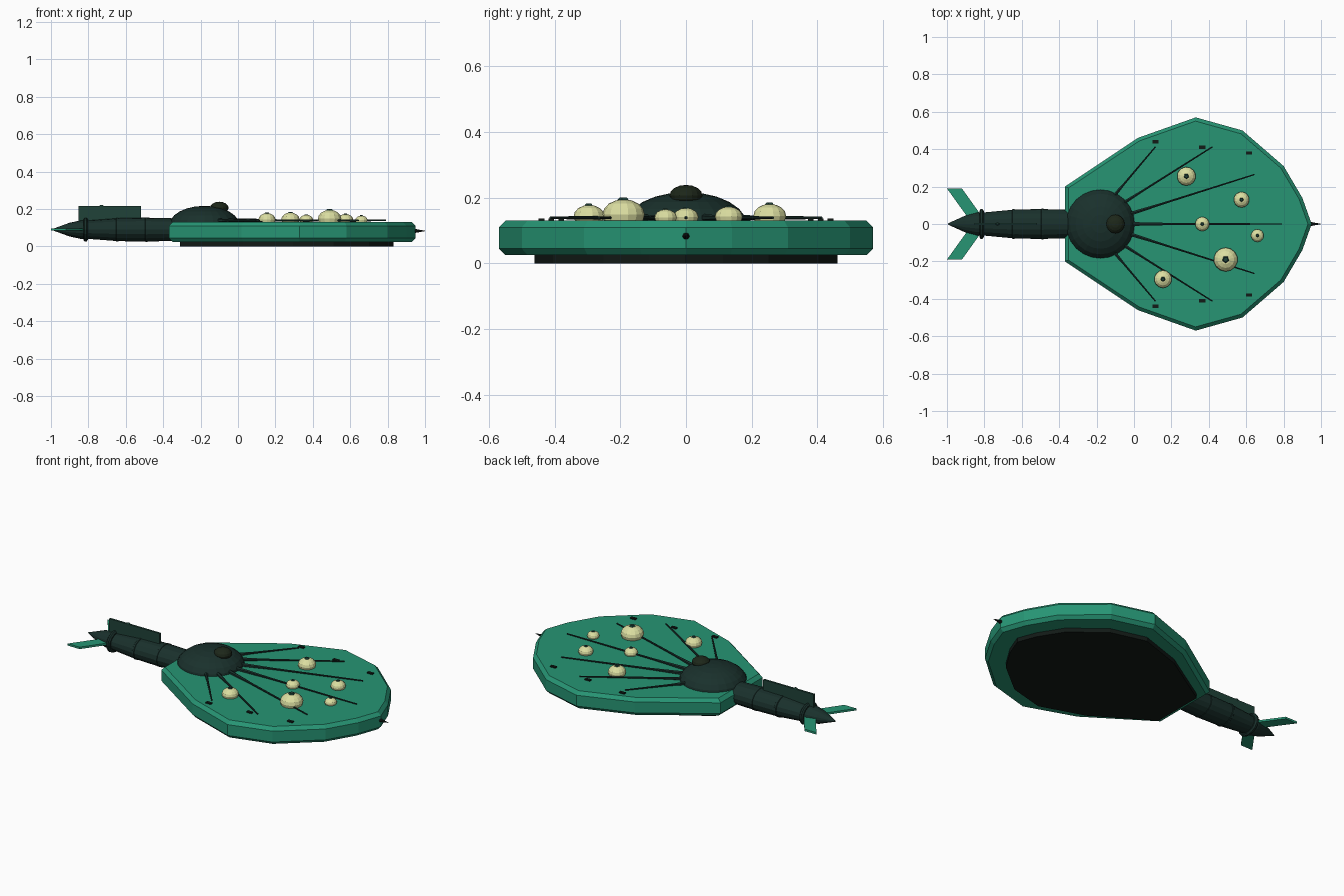
import bpy, bmesh, math
from mathutils import Vector

if "Cube" in bpy.data.objects:
    bpy.data.objects.remove(bpy.data.objects["Cube"])


def mat(name, rgb):
    m = bpy.data.materials.new(name)
    m.diffuse_color = (*rgb, 1)
    m.use_nodes = True
    m.node_tree.nodes["Principled BSDF"].inputs["Base Color"].default_value = m.diffuse_color
    return m


GREEN = mat("green", (0.02, 0.30, 0.175))
DARK = mat("dark_green", (0.010, 0.030, 0.025))
FIN = mat("fin_green", (0.014, 0.055, 0.04))
BLACK = mat("near_black", (0.006, 0.010, 0.008))
OLIVE = mat("dark_olive", (0.012, 0.020, 0.010))
CREAM = mat("cream", (0.72, 0.74, 0.36))


def finish(name, bm, material):
    bmesh.ops.recalc_face_normals(bm, faces=bm.faces[:])
    me = bpy.data.meshes.new(name)
    bm.to_mesh(me)
    bm.free()
    me.materials.append(material)
    ob = bpy.data.objects.new(name, me)
    bpy.context.collection.objects.link(ob)
    return ob


def loft(name, rings, material):
    """Bridge successive rings of points and cap both ends."""
    bm = bmesh.new()
    rows = [[bm.verts.new(p) for p in ring] for ring in rings]
    for a, b in zip(rows, rows[1:]):
        n = len(a)
        for i in range(n):
            bm.faces.new((a[i], a[(i + 1) % n], b[(i + 1) % n], b[i]))
    bm.faces.new(rows[0])
    bm.faces.new(rows[-1])
    return finish(name, bm, material)


def ellipsoid(name, loc, radii, material, seg=20, rings=10):
    bm = bmesh.new()
    bmesh.ops.create_uvsphere(bm, u_segments=seg, v_segments=rings, radius=1)
    bmesh.ops.scale(bm, vec=radii, verts=bm.verts)
    bmesh.ops.translate(bm, vec=loc, verts=bm.verts)
    return finish(name, bm, material)


def box(name, loc, size, material):
    bm = bmesh.new()
    bmesh.ops.create_cube(bm, size=1)
    bmesh.ops.scale(bm, vec=size, verts=bm.verts)
    bmesh.ops.translate(bm, vec=loc, verts=bm.verts)
    return finish(name, bm, material)


def rod(name, a, b, r1, r2, material, seg=6):
    a, b = Vector(a), Vector(b)
    d = b - a
    bm = bmesh.new()
    bmesh.ops.create_cone(bm, cap_ends=True, segments=seg, radius1=r1, radius2=r2, depth=d.length)
    bmesh.ops.rotate(bm, matrix=d.to_track_quat('Z', 'Y').to_matrix(), verts=bm.verts)
    bmesh.ops.translate(bm, vec=(a + b) / 2, verts=bm.verts)
    return finish(name, bm, material)


# Leaf shaped deck with chamfered rim
half = [(-0.37, 0.2), (0.02, 0.46), (0.33, 0.57), (0.58, 0.5), (0.8, 0.31), (0.9, 0.14)]
outline = half + [(0.95, 0)] + [(x, -y) for x, y in reversed(half)]


def outline_ring(sx, sy, z, cx=0.29):
    return [(cx + (x - cx) * sx, y * sy, z) for x, y in outline]


loft("deck", [outline_ring(0.97, 0.965, 0.025), outline_ring(1, 1, 0.045),
              outline_ring(1, 1, 0.11), outline_ring(0.97, 0.965, 0.13)], GREEN)
loft("base_plate", [outline_ring(0.864, 0.81, z, 0.07) for z in (0, 0.03)], BLACK)

# Cabin dome and top knob
ellipsoid("cabin_dome", (-0.18, 0, 0.115), (0.187, 0.187, 0.102), DARK, 24, 12)
ellipsoid("dome_knob", (-0.1, 0, 0.207), (0.05, 0.05, 0.032), OLIVE, 16, 8)


# Tail boom, oval in section, with pointed end
def oval(x, r, seg=16):
    return [(x, r * math.cos(t), 0.09 + 0.8 * r * math.sin(t))
            for t in (2 * math.pi * i / seg for i in range(seg))]


boom = [(-0.25, 0.074), (-0.36, 0.076), (-0.5, 0.08), (-0.64, 0.077), (-0.8, 0.062)]
loft("tail_boom", [oval(x, r) for x, r in boom], DARK)
loft("tail_cone", [oval(x, r) for x, r in
                   [(-0.79, 0.062), (-0.84, 0.062), (-0.9, 0.046), (-0.995, 0.003)]], DARK)
for i, (x, r) in enumerate([(-0.49, 0.082), (-0.645, 0.080), (-0.815, 0.08)]):
    loft(f"boom_ring_{i}", [oval(x - 0.012, r - 0.01), oval(x - 0.005, r),
                            oval(x + 0.005, r), oval(x + 0.012, r - 0.01)], DARK)

# Upright fin and swept tail fins
box("top_fin", (-0.685, 0, 0.176), (0.335, 0.012, 0.078), FIN)
ellipsoid("fin_bump", (-0.73, 0, 0.213), (0.012, 0.008, 0.01), FIN, 8, 6)
for side, label in ((1, "left"), (-1, "right")):
    shape = [(-1, 0.19), (-0.92, 0.19), (-0.82, 0.05), (-0.885, 0.03)]
    loft(f"tail_fin_{label}", [[(x, side * y, z) for x, y in shape] for z in (0.084, 0.096)], GREEN)

# Veins radiating over the deck, thicker near the dome
veins = [((-0.12, 0.135), (0.115, 0.413)), ((-0.1, 0.085), (0.42, 0.413)),
         ((-0.04, 0.048), (0.645, 0.265)), ((-0.02, 0), (0.79, 0))]
for i, (a, b) in enumerate(veins):
    for side in ((1, -1) if b[1] else (1,)):
        p = Vector((a[0], side * a[1], 0.139))
        q = Vector((b[0], side * b[1], 0.139))
        rod(f"vein_{i}_{side}", p, q, 0.007, 0.004, DARK)
        rod(f"vein_root_{i}_{side}", p, p.lerp(q, 0.3), 0.012, 0.006, DARK)

# Small vents near the rim
for i in range(3):
    for side in (1, -1):
        box(f"vent_{i}_{side}", (0.115 + 0.25 * i, side * (0.44 - 0.03 * i), 0.132),
            (0.034, 0.017, 0.01), BLACK)

# Cream pods with faceted caps
pods = [(0.28, 0.255, 0.05), (0.575, 0.13, 0.042), (0.365, 0, 0.038),
        (0.66, -0.062, 0.034), (0.49, -0.19, 0.064), (0.155, -0.295, 0.047)]
for i, (x, y, r) in enumerate(pods):
    z = 0.13 + 0.3 * r
    ellipsoid(f"pod_{i}", (x, y, z), (r, r, 0.72 * r), CREAM, 14, 8)
    top = z + 0.72 * r
    rod(f"pod_cap_{i}", (x, y, top - 0.09 * r - 0.003), (x, y, top + 0.08 * r), 0.38 * r, 0.2 * r, FIN, 5)

# Nose spike
rod("nose_spike", (0.94, 0, 0.083), (1.0, 0, 0.083), 0.012, 0.001, BLACK, 8)
